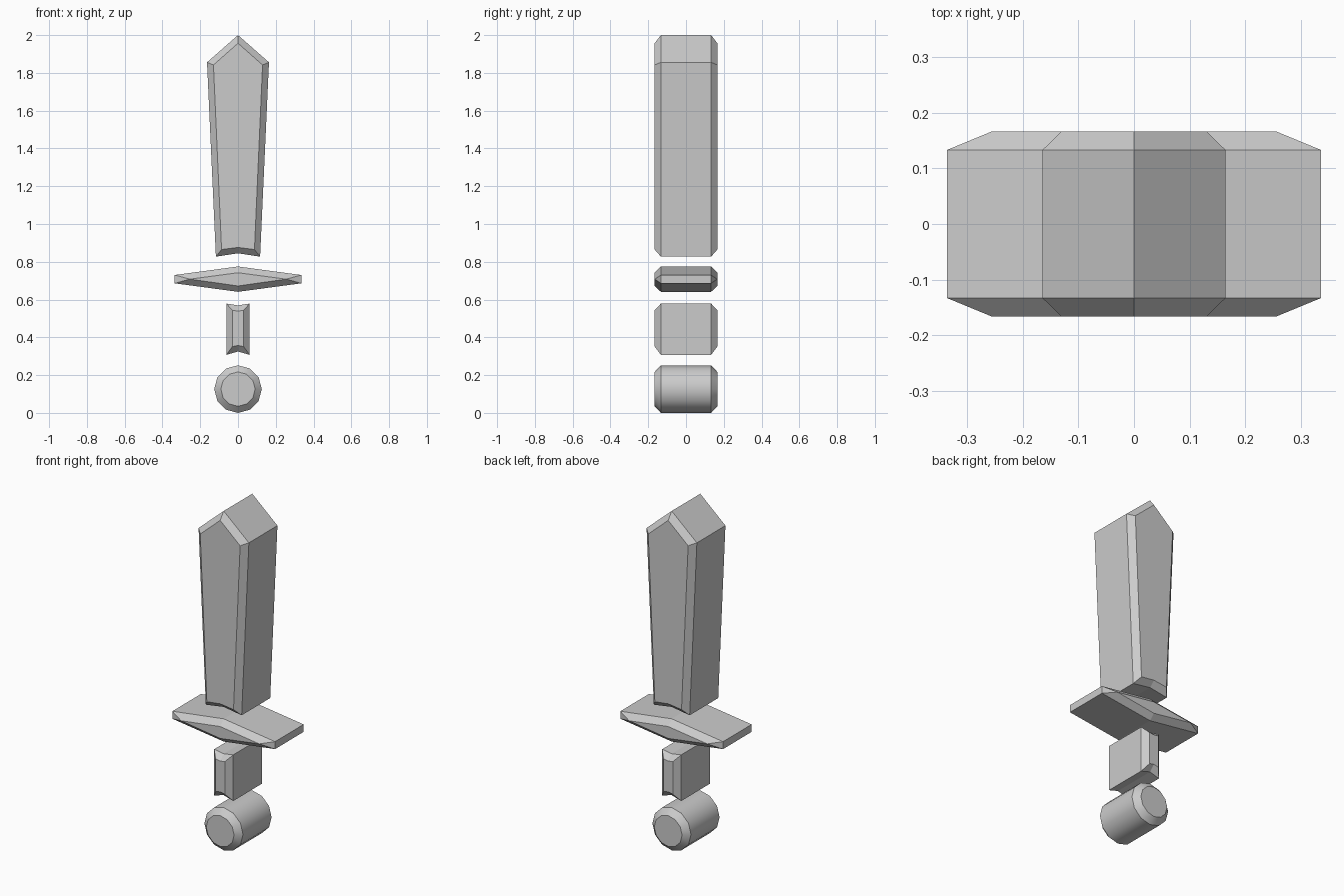
import bpy
import bmesh
from math import sin, cos, pi, radians

if "Cube" in bpy.data.objects:
    bpy.data.objects.remove(bpy.data.objects["Cube"])

RIM = 0.133    # depth where the bevel starts
FACE = 0.166   # depth of the flat front and back

grey = bpy.data.materials.new("plain grey")
grey.use_nodes = True
grey.diffuse_color = (0.6, 0.6, 0.6, 1)
grey.node_tree.nodes["Principled BSDF"].inputs["Base Color"].default_value = (0.6, 0.6, 0.6, 1)


def mirrored(half):
    """Complete a right-hand outline (top to bottom) across x = 0."""
    return half + [(-x, z) for x, z in reversed(half) if x > 0]


def bevelled_slab(name, outer, inner):
    """Extrude an outline along y, narrowing to the inner outline at both ends."""
    bm = bmesh.new()
    layers = [(inner, -FACE), (outer, -RIM), (outer, RIM), (inner, FACE)]
    rings = [[bm.verts.new((x, y, z)) for x, z in ring] for ring, y in layers]
    n = len(outer)
    for a, b in zip(rings, rings[1:]):
        for i in range(n):
            j = (i + 1) % n
            bm.faces.new((a[i], a[j], b[j], b[i]))
    bm.faces.new(rings[0])
    bm.faces.new(rings[-1])
    bmesh.ops.remove_doubles(bm, verts=bm.verts, dist=0.0005)
    bmesh.ops.recalc_face_normals(bm, faces=bm.faces)
    mesh = bpy.data.meshes.new(name)
    bm.to_mesh(mesh)
    bm.free()
    mesh.materials.append(grey)
    obj = bpy.data.objects.new(name, mesh)
    bpy.context.collection.objects.link(obj)
    return obj


def circle(radius, height, sides=12):
    return [(radius * sin(2 * pi * i / sides), height + radius * cos(2 * pi * i / sides))
            for i in range(sides)]


# Blade, widening towards the point, with a notched base
bevelled_slab("blade",
              mirrored([(0, 2.0), (0.164, 1.856), (0.117, 0.827), (0, 0.845)]),
              mirrored([(0, 1.957), (0.13, 1.842), (0.087, 0.865), (0, 0.876)]))

# Guard, a flat diamond whose blunt ends taper to a single inner point
bevelled_slab("guard",
              mirrored([(0, 0.775), (0.335, 0.73), (0.335, 0.686), (0, 0.641)]),
              mirrored([(0, 0.742), (0.255, 0.708), (0.255, 0.708), (0, 0.672)]))

# Grip, notched at both ends
bevelled_slab("grip",
              mirrored([(0, 0.569), (0.062, 0.579), (0.062, 0.307), (0, 0.325)]),
              mirrored([(0, 0.539), (0.03, 0.543), (0.03, 0.351), (0, 0.357)]))

# Round pommel
pommel = bevelled_slab("pommel", circle(0.126, 0.126), circle(0.091, 0.126))
bpy.ops.object.select_all(action="DESELECT")
pommel.select_set(True)
bpy.context.view_layer.objects.active = pommel
bpy.ops.object.shade_smooth_by_angle(angle=radians(35))
